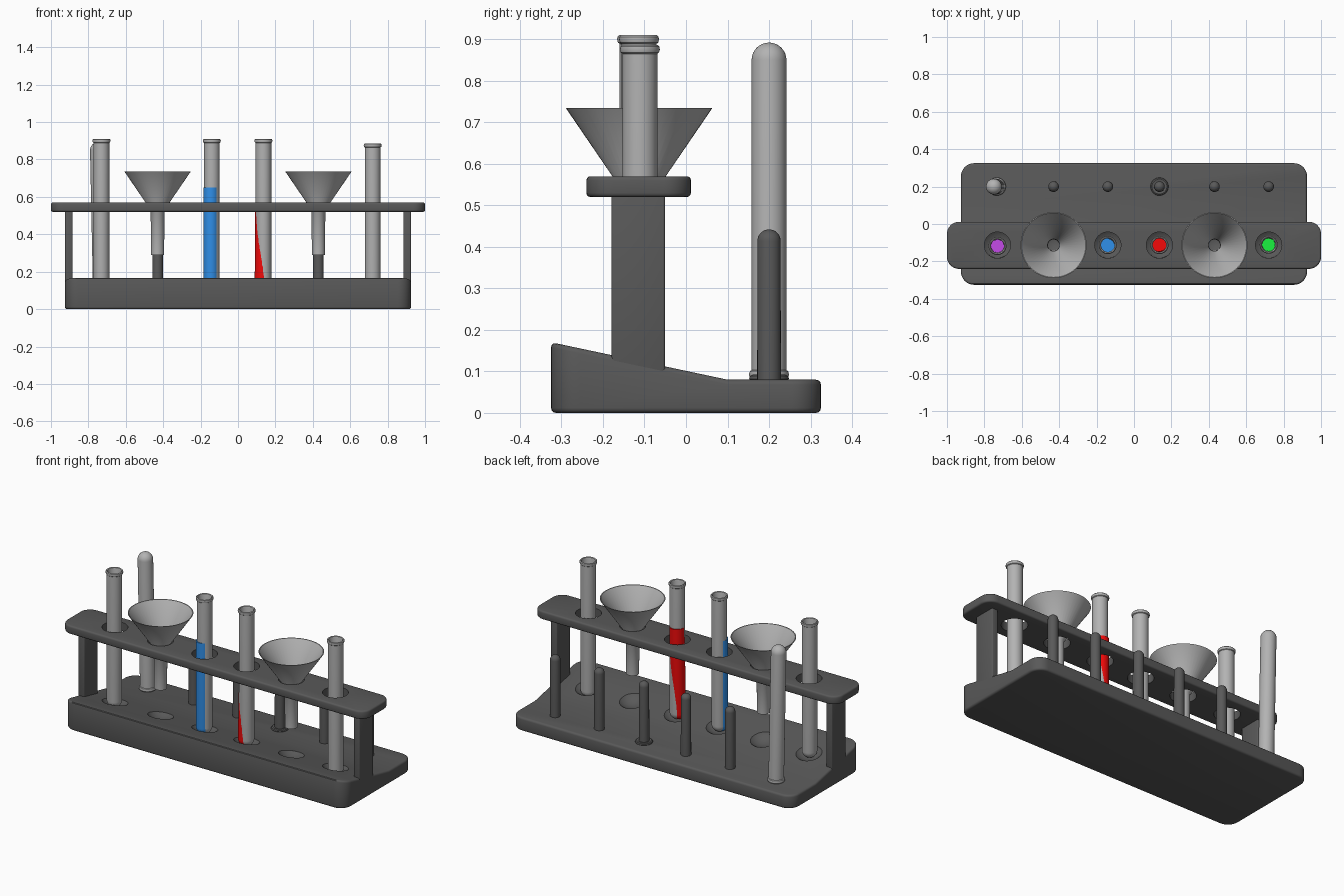
import bpy, bmesh, math
from mathutils import Vector, Matrix

if "Cube" in bpy.data.objects:
    bpy.data.objects.remove(bpy.data.objects["Cube"])

XS = (-0.73, -0.43, -0.14, 0.136, 0.43, 0.72)   # six stations along the rack
ROW_Y, PEG_Y = -0.113, 0.2


def material(name, rgb):
    m = bpy.data.materials.new(name)
    m.diffuse_color = (*rgb, 1)
    m.use_nodes = True
    m.node_tree.nodes["Principled BSDF"].inputs["Base Color"].default_value = m.diffuse_color
    return m


DARK = material("dark_plastic", (0.10, 0.10, 0.10))
GLASS = material("pale_glass", (0.45, 0.45, 0.45))


def make(name, bm, mat=None):
    bmesh.ops.recalc_face_normals(bm, faces=bm.faces)
    me = bpy.data.meshes.new(name)
    bm.to_mesh(me)
    bm.free()
    ob = bpy.data.objects.new(name, me)
    bpy.context.collection.objects.link(ob)
    if mat:
        me.materials.append(mat)
    return ob


def finish(ob, bevel=0, cutter=None):
    """Bevel, cut, then shade smooth with sharp edges kept."""
    bpy.ops.object.select_all(action='DESELECT')
    bpy.context.view_layer.objects.active = ob
    ob.select_set(True)
    if bevel:
        b = ob.modifiers.new("bevel", 'BEVEL')
        b.width, b.segments = bevel, 3
        b.limit_method, b.angle_limit = 'ANGLE', math.radians(40)
        bpy.ops.object.modifier_apply(modifier=b.name)
    if cutter:
        c = ob.modifiers.new("cut", 'BOOLEAN')
        c.operation, c.object, c.solver = 'DIFFERENCE', cutter, 'EXACT'
        bpy.ops.object.modifier_apply(modifier=c.name)
        bpy.data.objects.remove(cutter)
    bpy.ops.object.shade_smooth_by_angle(angle=math.radians(35))
    return ob


def rounded_slab(name, hx, y0, y1, r, z0, top, crease=None):
    """Rounded plan outline, with the top height given as a function of y."""
    pts = []
    for cx, cy, a0 in ((hx - r, y1 - r, 0), (r - hx, y1 - r, 90),
                       (r - hx, y0 + r, 180), (hx - r, y0 + r, 270)):
        for i in range(9):
            a = math.radians(a0 + i * 90 / 8)
            pts.append((cx + r * math.cos(a), cy + r * math.sin(a)))
        if crease is not None and a0 in (90, 270):
            pts.append((math.copysign(hx, cx), crease))
    bm = bmesh.new()
    lo = [bm.verts.new((x, y, z0)) for x, y in pts]
    hi = [bm.verts.new((x, y, top(y))) for x, y in pts]
    bm.faces.new(lo[::-1])
    cap = bm.faces.new(hi)
    for i in range(len(pts)):
        j = (i + 1) % len(pts)
        bm.faces.new((lo[i], lo[j], hi[j], hi[i]))
    if crease is not None:
        a, b = [v for v, p in zip(hi, pts) if p[1] == crease]
        bmesh.utils.face_split(cap, a, b)
    return make(name, bm, DARK)


def lathe(name, profile, a, mat, b=None, steps=40):
    """Spin an (r, z) profile; local z runs from point a towards point b."""
    bm = bmesh.new()
    vs = [bm.verts.new((r, 0, z)) for r, z in profile]
    es = [bm.edges.new(p) for p in zip(vs, vs[1:])]
    bmesh.ops.spin(bm, geom=vs + es, axis=(0, 0, 1), cent=(0, 0, 0),
                   angle=2 * math.pi, steps=steps, use_duplicate=False)
    bmesh.ops.remove_doubles(bm, verts=bm.verts, dist=1e-5)
    ob = make(name, bm, mat)
    m = Matrix.Translation(a)
    if b:
        m = m @ (Vector(b) - Vector(a)).to_track_quat('Z', 'Y').to_matrix().to_4x4()
    ob.matrix_world = m
    return finish(ob)


def dome(r, zc, n=8):
    """Quarter arc from the lower pole out to radius r."""
    return [(r * math.sin(i * math.pi / 2 / n), zc - r * math.cos(i * math.pi / 2 / n))
            for i in range(n + 1)]


# base with sloping top and shallow round pockets
bm = bmesh.new()
for x in XS:
    bmesh.ops.create_uvsphere(bm, u_segments=40, v_segments=24, radius=0.1,
                              matrix=Matrix.Translation((x, -0.098, 0.1935)))
pockets = make("pocket_cutter", bm)
pockets.hide_render = True
base = rounded_slab("base", 0.925, -0.325, 0.325, 0.07, 0,
                    lambda y: 0.08 + max(0, 0.1 - y) * 0.212, crease=0.1)
finish(base, 0.012, pockets)

# top rail with six holes
bm = bmesh.new()
for x in XS:
    bmesh.ops.create_cone(bm, cap_ends=True, segments=40, radius1=0.07, radius2=0.07,
                          depth=0.2, matrix=Matrix.Translation((x, ROW_Y, 0.545)))
holes = make("hole_cutter", bm)
holes.hide_render = True
rail = rounded_slab("top_rail", 1.0, -0.24, 0.012, 0.065, 0.52, lambda y: 0.57)
finish(rail, 0.01, holes)

# end posts
for side, s in (("left", -1), ("right", 1)):
    bm = bmesh.new()
    bmesh.ops.create_cube(bm, size=1, matrix=Matrix.Translation((s * 0.905, -0.115, 0.31))
                          @ Matrix.Diagonal((0.04, 0.13, 0.44, 1)))
    finish(make(side + "_post", bm, DARK), 0.006)

# drying pegs, one with a collar at its foot
for i, x in enumerate(XS):
    tip = [(r, 0.41 + 0.028 - z) for r, z in reversed(dome(0.028, 0.028))]
    tip = [(r, z + 0.004) for r, z in tip]
    lathe(f"drying_peg_{i + 1}", [(0, 0.06), (0.0285, 0.06)] + tip,
          (x, PEG_Y, 0), DARK, steps=28)
lathe("peg_collar", [(0.028, 0.075), (0.044, 0.075), (0.048, 0.082), (0.046, 0.089),
                     (0.04, 0.092), (0.028, 0.09)], (XS[3], PEG_Y, 0), DARK)

# test tubes, open with a rolled rim
L = 0.81
TUBE = dome(0.042, 0.042) + [(0.042, L - 0.021), (0.046, L - 0.018), (0.048, L - 0.011),
                             (0.047, L - 0.004), (0.043, L), (0.038, L - 0.003),
                             (0.036, L - 0.01)] + dome(0.036, 0.042)[::-1]
for i, z, dy in ((0, 0.1, -0.005), (2, 0.1, 0), (3, 0.1, 0), (5, 0.076, 0.002)):
    lathe(f"test_tube_{i + 1}", TUBE, (XS[i], ROW_Y + dy, z), GLASS)
lathe("drying_tube", TUBE, (-0.75, PEG_Y, 0.892), GLASS, b=(-0.733, PEG_Y, 0.08))


# coloured liquids, slightly off-centre in their tubes
def liquid(name, i, r, z, level, rgb, lo=(0, 0), hi=(0, 0)):
    a = (XS[i] + lo[0], ROW_Y + lo[1], z)
    b = (XS[i] + hi[0], ROW_Y + hi[1], level)
    lathe(name, dome(r, r) + [(r, level - z), (0, level - z)], a, material(name, rgb), b)


liquid("purple_liquid", 0, 0.035, 0.107, 0.5, (0.55, 0.07, 0.8), (0, -0.005), (0, -0.005))
liquid("blue_liquid", 2, 0.041, 0.1, 0.65, (0.03, 0.28, 0.82),
       (-0.0043, -0.0055), (-0.0043, -0.0055))
liquid("red_liquid", 3, 0.041, 0.1, 0.65, (0.9, 0.003, 0.003),
       (-0.0063, -0.003), (-0.0018, 0.0068))
liquid("green_liquid", 5, 0.035, 0.083, 0.5, (0.01, 0.9, 0.05), (0, 0.002), (0, 0.002))

# funnels resting in the rail
FUNNEL = [(0.035, 0.29), (0.037, 0.53), (0.177, 0.735), (0.172, 0.735),
          (0.032, 0.533), (0.03, 0.29), (0.035, 0.29)]
for side, i in (("left", 1), ("right", 4)):
    lathe(side + "_funnel", FUNNEL, (XS[i], ROW_Y, 0), GLASS, steps=48)
